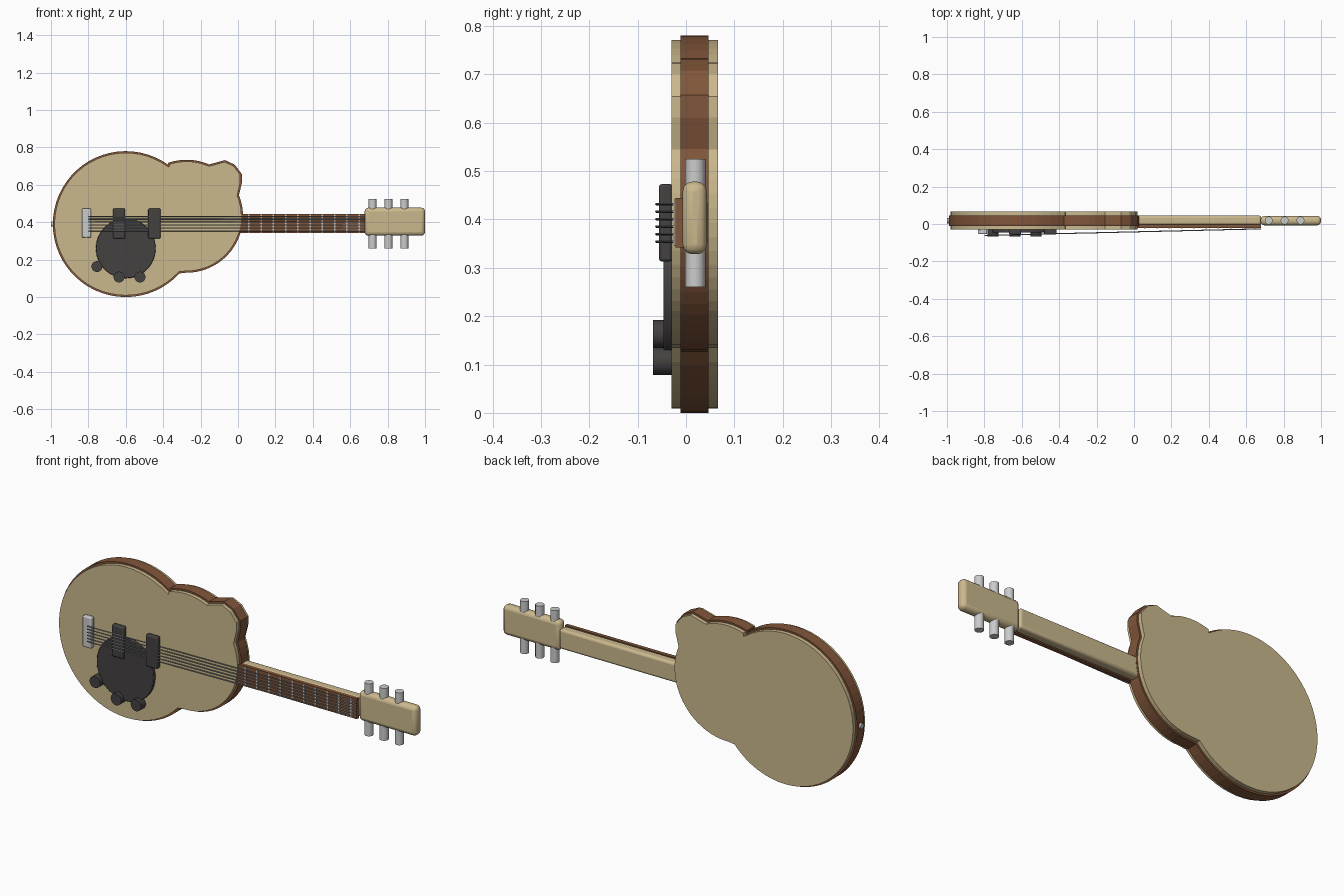
import bpy, bmesh, math
from mathutils import Vector

if "Cube" in bpy.data.objects:
    bpy.data.objects.remove(bpy.data.objects["Cube"])


def material(name, r, g, b):
    m = bpy.data.materials.new(name)
    m.diffuse_color = (r, g, b, 1)
    m.use_nodes = True
    m.node_tree.nodes["Principled BSDF"].inputs["Base Color"].default_value = m.diffuse_color
    return m


TAN = material("pale wood", 0.60, 0.485, 0.27)
BROWN = material("brown wood", 0.22, 0.092, 0.042)
DARK = material("dark plastic", 0.058, 0.052, 0.052)
SILVER = material("silver metal", 0.60, 0.60, 0.60)
STEEL = material("string steel", 0.33, 0.33, 0.34)


def finish(name, bm, mat, smooth=False, bevel=0, segments=3):
    bmesh.ops.recalc_face_normals(bm, faces=bm.faces)
    me = bpy.data.meshes.new(name)
    bm.to_mesh(me)
    bm.free()
    me.materials.append(mat)
    ob = bpy.data.objects.new(name, me)
    bpy.context.collection.objects.link(ob)
    if bevel:
        mod = ob.modifiers.new("bevel", 'BEVEL')
        mod.width = bevel
        mod.segments = segments
    if smooth:
        bpy.ops.object.select_all(action='DESELECT')
        ob.select_set(True)
        bpy.context.view_layer.objects.active = ob
        bpy.ops.object.shade_smooth_by_angle(angle=math.radians(35))
    return ob


def box(name, x, y, z, mat, bevel=0, segments=3):
    bm = bmesh.new()
    bmesh.ops.create_cube(bm, size=1)
    for v in bm.verts:
        v.co = [lo + (c + 0.5) * (hi - lo) for c, (lo, hi) in zip(v.co, (x, y, z))]
    return finish(name, bm, mat, bevel > 0, bevel, segments)


def rod(name, a, b, radius, mat, sides=24, bevel=0):
    a, b = Vector(a), Vector(b)
    d = b - a
    bm = bmesh.new()
    bmesh.ops.create_cone(bm, cap_ends=True, segments=sides, radius1=radius,
                          radius2=radius, depth=d.length)
    q = d.to_track_quat('Z', 'Y')
    for v in bm.verts:
        v.co = q @ v.co + (a + b) / 2
    return finish(name, bm, mat, True, bevel, 2)


def arc(cx, cz, r, start, end, n):
    return [Vector((cx + r * math.cos(math.radians(start + (end - start) * i / n)),
                    cz + r * math.sin(math.radians(start + (end - start) * i / n))))
            for i in range(n + 1)]


# Body outline, counter-clockwise: lower bout, upper bout, horn, shoulder
outline = arc(-0.60, 0.39, 0.39, 54.8, 317.5, 44)
outline += arc(-0.275, 0.432, 0.302, 263.5, 382, 20)[1:]
outline += [Vector(p) for p in ((0.021, 0.61), (0.021, 0.657), (-0.018, 0.708), (-0.07, 0.732))]
outline += arc(-0.275, 0.432, 0.302, 66.5, 109, 8)


def inset(points, d):
    result = []
    for i, p in enumerate(points):
        e1 = (p - points[i - 1]).normalized()
        e2 = (points[(i + 1) % len(points)] - p).normalized()
        n1, n2 = Vector((-e1.y, e1.x)), Vector((-e2.y, e2.x))
        result.append(p + (n1 + n2) * d / (1 + n1.dot(n2)))
    return result


def slab(name, points, y0, y1, mat):
    bm = bmesh.new()
    face = bm.faces.new([bm.verts.new((p.x, y0, p.y)) for p in points])
    new = bmesh.ops.extrude_face_region(bm, geom=[face])["geom"]
    for v in new:
        if isinstance(v, bmesh.types.BMVert):
            v.co.y = y1
    return finish(name, bm, mat)


slab("body_side_band", outline, -0.011, 0.046, BROWN)
plate = inset(outline, 0.009)
slab("body_front_plate", plate, -0.030, -0.011, TAN)
slab("body_back_plate", plate, 0.046, 0.066, TAN)
rod("strap_pin", (-1.0, 0.018, 0.39), (-0.97, 0.018, 0.39), 0.014, SILVER, 16)

# Neck, fretboard and frets
box("neck", (-0.02, 0.68), (-0.004, 0.045), (0.343, 0.443), TAN, 0.012)
box("fretboard", (0.0, 0.68), (-0.022, -0.003), (0.342, 0.444), BROWN)
for i in range(10):
    x = 0.058 + i * 0.0655
    box("fret", (x - 0.004, x + 0.004), (-0.025, -0.02), (0.345, 0.441), SILVER)

# Headstock with tuners on both edges
box("headstock", (0.677, 1.0), (-0.007, 0.043), (0.328, 0.478), TAN, 0.02)
for x in (0.72, 0.805, 0.89):
    for z0, z1 in ((0.26, 0.34), (0.466, 0.525)):
        rod("tuner", (x, 0.019, z0), (x, 0.019, z1), 0.021, SILVER, 24)

# Control plate and knobs
rod("control_plate", (-0.6, -0.046, 0.26), (-0.6, -0.028, 0.26), 0.16, DARK, 32, 0.003)
for x, z in ((-0.754, 0.163), (-0.636, 0.107), (-0.524, 0.107)):
    rod("knob", (x, -0.068, z), (x, -0.028, z), 0.029, DARK, 24)

# Bridge and pickups
box("bridge", (-0.834, -0.785), (-0.054, -0.028), (0.317, 0.473), SILVER, 0.005, 2)
for x in (-0.636, -0.447):
    box("pickup", (x - 0.033, x + 0.033), (-0.056, -0.028), (0.313, 0.473), DARK, 0.006, 2)

# Strings, sloping from the bridge to the nut
for i in range(6):
    z = 0.354 + i * 0.0155
    rod("string", (-0.80, -0.061, z), (0.68, -0.026, z), 0.0028, STEEL, 8)
